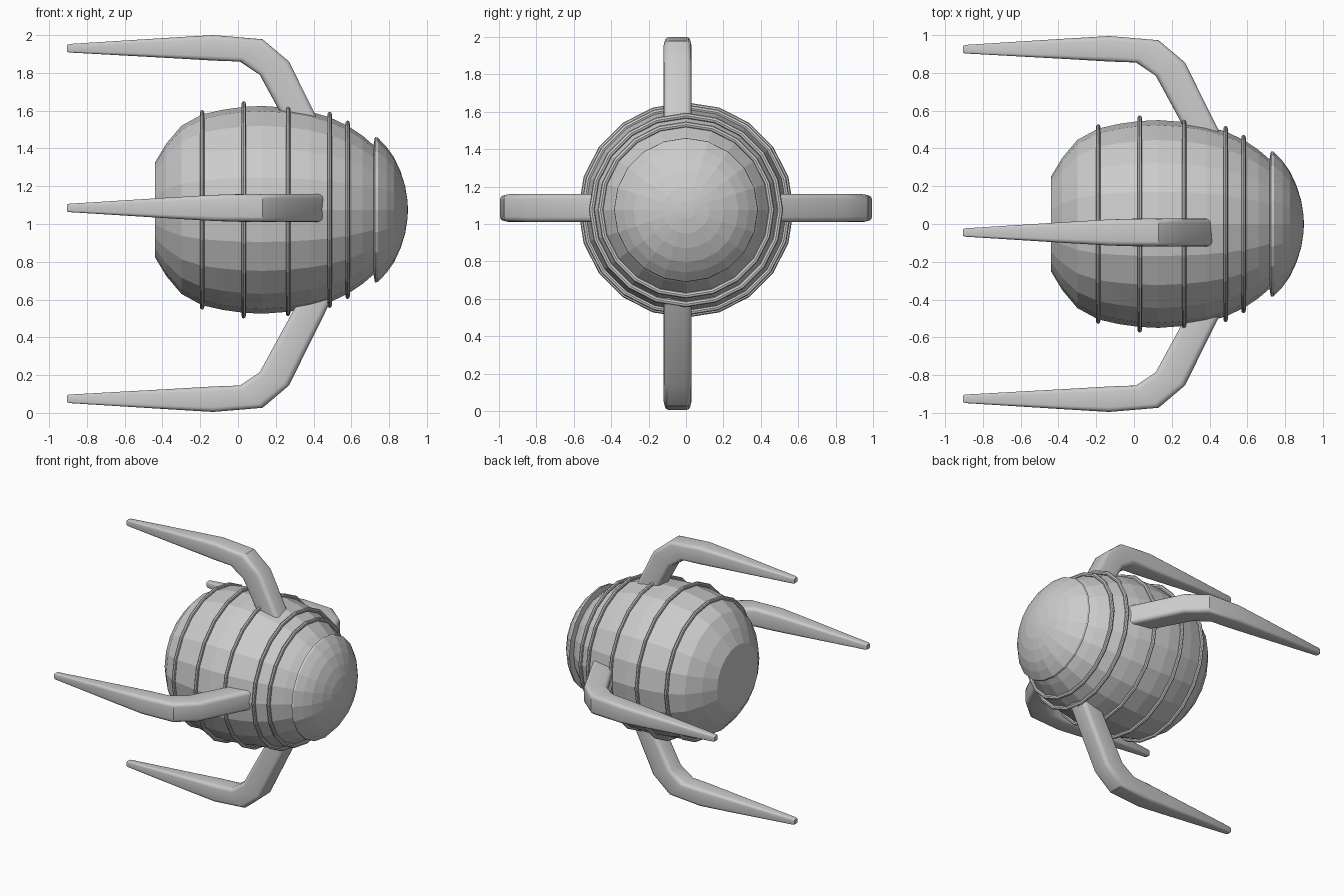
import bpy, bmesh, math
from mathutils import Vector

if "Cube" in bpy.data.objects:
    bpy.data.objects.remove(bpy.data.objects["Cube"])

SIDES = 20
AXIS_Z = 1.075


def finish(bm, name):
    bmesh.ops.recalc_face_normals(bm, faces=bm.faces)
    mesh = bpy.data.meshes.new(name)
    bm.to_mesh(mesh)
    bm.free()
    obj = bpy.data.objects.new(name, mesh)
    bpy.context.collection.objects.link(obj)
    return obj


def skin(bm, loops, closed=False):
    n = len(loops[0])
    pairs = list(zip(loops, loops[1:]))
    if closed:
        pairs.append((loops[-1], loops[0]))
    for a, b in pairs:
        for i in range(n):
            j = (i + 1) % n
            bm.faces.new((a[i], a[j], b[j], b[i]))
    if not closed:
        bm.faces.new(loops[0])
        bm.faces.new(loops[-1])


def lathe(name, profile, closed=False):
    """Revolve (x, radius) points about the long body axis."""
    bm = bmesh.new()
    loops = []
    for x, r in profile:
        loops.append([bm.verts.new((x, r * math.sin(2 * math.pi * i / SIDES),
                                    AXIS_Z + r * math.cos(2 * math.pi * i / SIDES)))
                      for i in range(SIDES)])
    skin(bm, loops, closed)
    if not closed:
        bmesh.ops.remove_doubles(bm, verts=bm.verts, dist=0.0005)
    return finish(bm, name)


# Barrel-shaped hull with a flat rear
lathe("hull", [(-0.44, 0.25), (-0.38, 0.35), (-0.30, 0.445), (-0.19, 0.505),
               (-0.08, 0.53), (0.03, 0.545), (0.13, 0.55), (0.265, 0.54),
               (0.38, 0.52), (0.485, 0.49), (0.58, 0.445), (0.66, 0.392), (0.72, 0.34)])

# Domed nose with an overhanging rim
lathe("nose_dome", [(0.715, 0.33), (0.725, 0.385), (0.74, 0.382), (0.785, 0.335),
                    (0.825, 0.28), (0.86, 0.205), (0.885, 0.125), (0.897, 0.05), (0.9, 0.0001)])

# Raised hoops around the hull
for k, (x, r) in enumerate([(-0.19, 0.513), (0.03, 0.56), (0.265, 0.548),
                            (0.485, 0.504), (0.58, 0.457)]):
    m = 0.012
    lathe(f"hoop_{k + 1}", [(x + m * math.cos(a * math.pi / 4), r + 1.3 * m * math.sin(a * math.pi / 4))
                            for a in range(8)], closed=True)


def arm(name, origin, out, side):
    """Rounded tapering arm: sections run from the tip to the buried root."""
    # outer (x, r), inner (x, r), width
    sections = [((-0.905, 0.943), (-0.905, 0.908), 0.036),
                ((-0.895, 0.948), (-0.895, 0.903), 0.044),
                ((-0.35, 0.982), (-0.35, 0.873), 0.112),
                ((-0.13, 0.995), (-0.13, 0.86), 0.138),
                ((0.13, 0.973), (0.01, 0.855), 0.148),
                ((0.27, 0.855), (0.115, 0.785), 0.15),
                ((0.51, 0.37), (0.36, 0.335), 0.15)]
    bm = bmesh.new()
    loops = []
    for o, i, w in sections:
        o, i = Vector(o), Vector(i)
        mid, half = (o + i) / 2, (o - i) / 2
        loop = []
        for q in range(4):
            corner = math.radians(45 + 90 * q)
            cu, cv = math.copysign(0.64, math.cos(corner)), math.copysign(0.64, math.sin(corner))
            for step in (-45, -15, 15, 45):
                t = corner + math.radians(step)
                p = mid + half * (cu + 0.36 * math.cos(t))
                v = (cv + 0.36 * math.sin(t)) * w / 2
                loop.append(bm.verts.new(origin + Vector((p.x, 0, 0)) + out * p.y + side * v))
        loops.append(loop)
    skin(bm, loops)
    obj = finish(bm, name)
    bpy.ops.object.select_all(action='DESELECT')
    obj.select_set(True)
    bpy.context.view_layer.objects.active = obj
    bpy.ops.object.shade_smooth_by_angle(angle=math.radians(32))


# Four swept-back arms, two vertical and two horizontal
Y, Z = Vector((0, 1, 0)), Vector((0, 0, 1))
arm("top_arm", Vector((0, -0.045, 1.005)), Z, Y)
arm("bottom_arm", Vector((0, -0.045, 1.0)), -Z, Y)
arm("front_arm", Vector((0, 0, 1.085)), -Y, Z)
arm("back_arm", Vector((0, 0, 1.085)), Y, Z)
